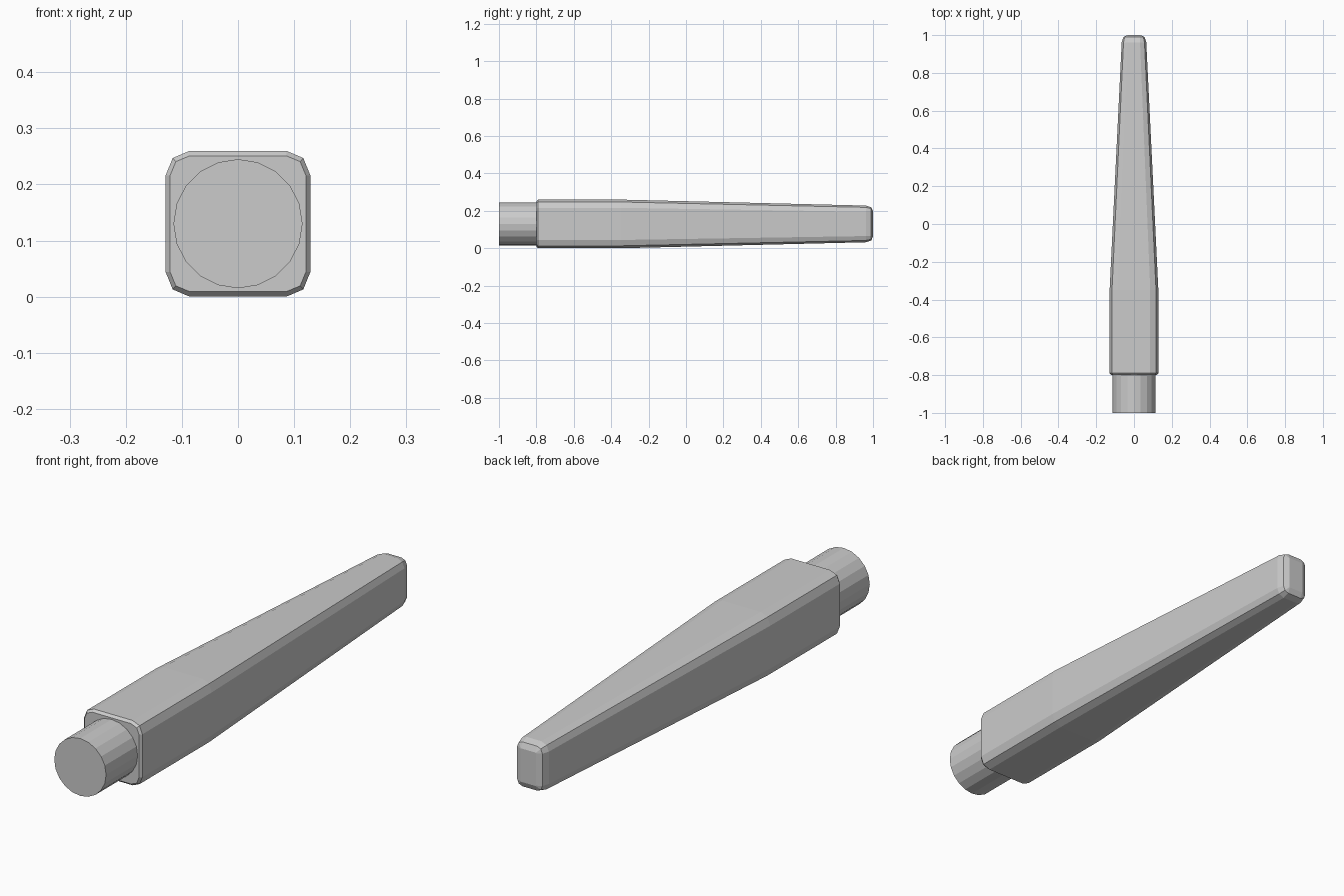
import bpy, bmesh, math

if "Cube" in bpy.data.objects:
    bpy.data.objects.remove(bpy.data.objects["Cube"])

CZ = 0.13  # height of the long axis


def section(y, hx, hz, flat_x, flat_z):
    """Square outline with two-segment corners, in the plane at y."""
    rx, rz = hx - flat_x, hz - flat_z
    pts = []
    for q, (sx, sz) in enumerate([(1, 1), (-1, 1), (-1, -1), (1, -1)]):
        for k in range(3):
            a = q * math.pi / 2 + k * math.pi / 4
            pts.append((sx * flat_x + rx * math.cos(a), y,
                        CZ + sz * flat_z + rz * math.sin(a)))
    return pts


def loft(name, rings):
    bm = bmesh.new()
    loops = [[bm.verts.new(p) for p in ring] for ring in rings]
    n = len(loops[0])
    for a, b in zip(loops, loops[1:]):
        for i in range(n):
            j = (i + 1) % n
            bm.faces.new((a[i], a[j], b[j], b[i]))
    bm.faces.new(loops[0])
    bm.faces.new(loops[-1])
    bmesh.ops.recalc_face_normals(bm, faces=bm.faces[:])
    me = bpy.data.meshes.new(name)
    bm.to_mesh(me)
    bm.free()
    ob = bpy.data.objects.new(name, me)
    bpy.context.collection.objects.link(ob)
    return ob


# Tapered body: chamfered shoulder, straight grip, taper, rounded tip
loft("tapered_body", [
    section(-0.80, 0.121, 0.121, 0.086, 0.086),
    section(-0.79, 0.129, 0.130, 0.086, 0.086),
    section(-0.35, 0.129, 0.130, 0.086, 0.086),
    section(0.962, 0.065, 0.098, 0.032, 0.065),
    section(0.990, 0.056, 0.089, 0.032, 0.065),
    section(1.000, 0.034, 0.067, 0.032, 0.065),
])

# Round peg at the front end
bpy.ops.mesh.primitive_cylinder_add(vertices=20, radius=0.115, depth=0.22,
                                    location=(0, -0.89, CZ),
                                    rotation=(math.pi / 2, 0, 0))
bpy.context.object.name = "round_peg"
